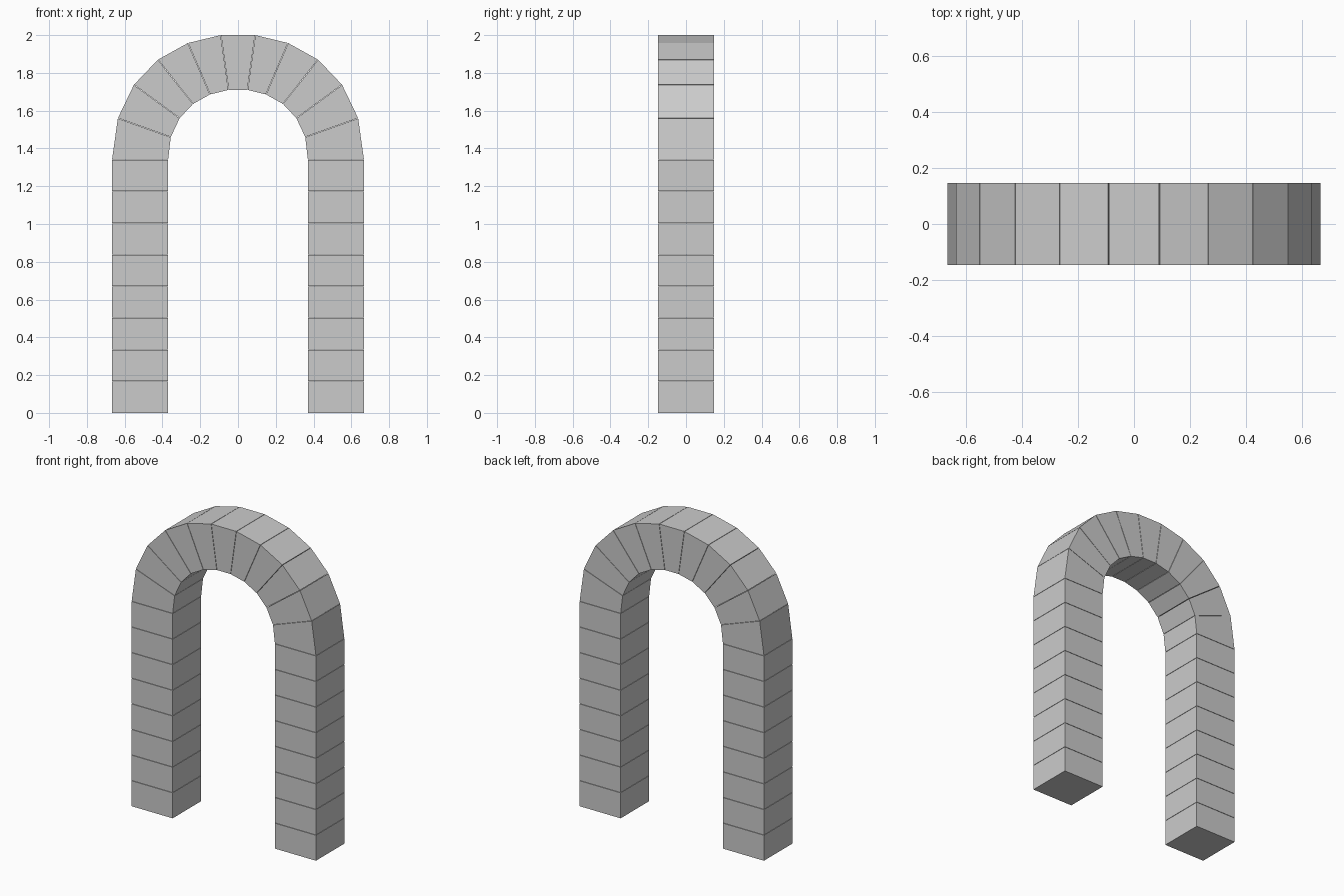
import bpy

if "Cube" in bpy.data.objects:
    bpy.data.objects.remove(bpy.data.objects["Cube"])

DEPTH = 0.147      # half thickness in y
GAP = 0.0012       # half width of the joint between stones
INNER, OUTER = 0.37, 0.667
SPRING = 1.34      # height where the arch starts
ROWS = 8


def stone(name, quad):
    """Extrude a four-cornered front profile (x, z) through the wall depth."""
    verts = [(x, y, z) for y in (-DEPTH, DEPTH) for x, z in quad]
    faces = [(0, 1, 2, 3), (7, 6, 5, 4)]
    faces += [(i, i + 4, (i + 1) % 4 + 4, (i + 1) % 4) for i in range(4)]
    mesh = bpy.data.meshes.new(name)
    mesh.from_pydata(verts, [], faces)
    obj = bpy.data.objects.new(name, mesh)
    bpy.context.collection.objects.link(obj)


def between(joint_a, joint_b):
    """Profile between two joints (inner, outer), pulled in by the gap."""
    (a_in, a_out), (b_in, b_out) = joint_a, joint_b

    def pull(p, q):
        d = ((q[0] - p[0]) ** 2 + (q[1] - p[1]) ** 2) ** 0.5
        return tuple(p[i] + (q[i] - p[i]) * GAP / d for i in (0, 1))

    return [pull(a_in, b_in), pull(a_out, b_out),
            pull(b_out, a_out), pull(b_in, a_in)]


def flip(joint):
    return [(-x, z) for x, z in joint]


# Joints of the right half: straight pillar, then the arch up to the keystone
joints = [[(INNER, SPRING * i / ROWS), (OUTER, SPRING * i / ROWS)]
          for i in range(ROWS + 1)]
arch_inner = [(0.356, 1.46), (0.309, 1.56), (0.238, 1.636), (0.148, 1.686), (0.05, 1.71)]
arch_outer = [(0.636, 1.56), (0.551, 1.737), (0.424, 1.87), (0.265, 1.958), (0.091, 2.0)]
joints += [list(pair) for pair in zip(arch_inner, arch_outer)]

# Pillar blocks and arch stones, both sides
for i, (a, b) in enumerate(zip(joints, joints[1:])):
    part = "pillar_block" if i < ROWS else "arch_stone"
    # the lowest block rests on the ground
    quad = between(a, b)
    if i == 0:
        quad[:2] = a
    stone(part + "_right", quad)
    stone(part + "_left", flip(quad)[::-1])

# Keystone
stone("keystone", between(joints[-1], flip(joints[-1])))
